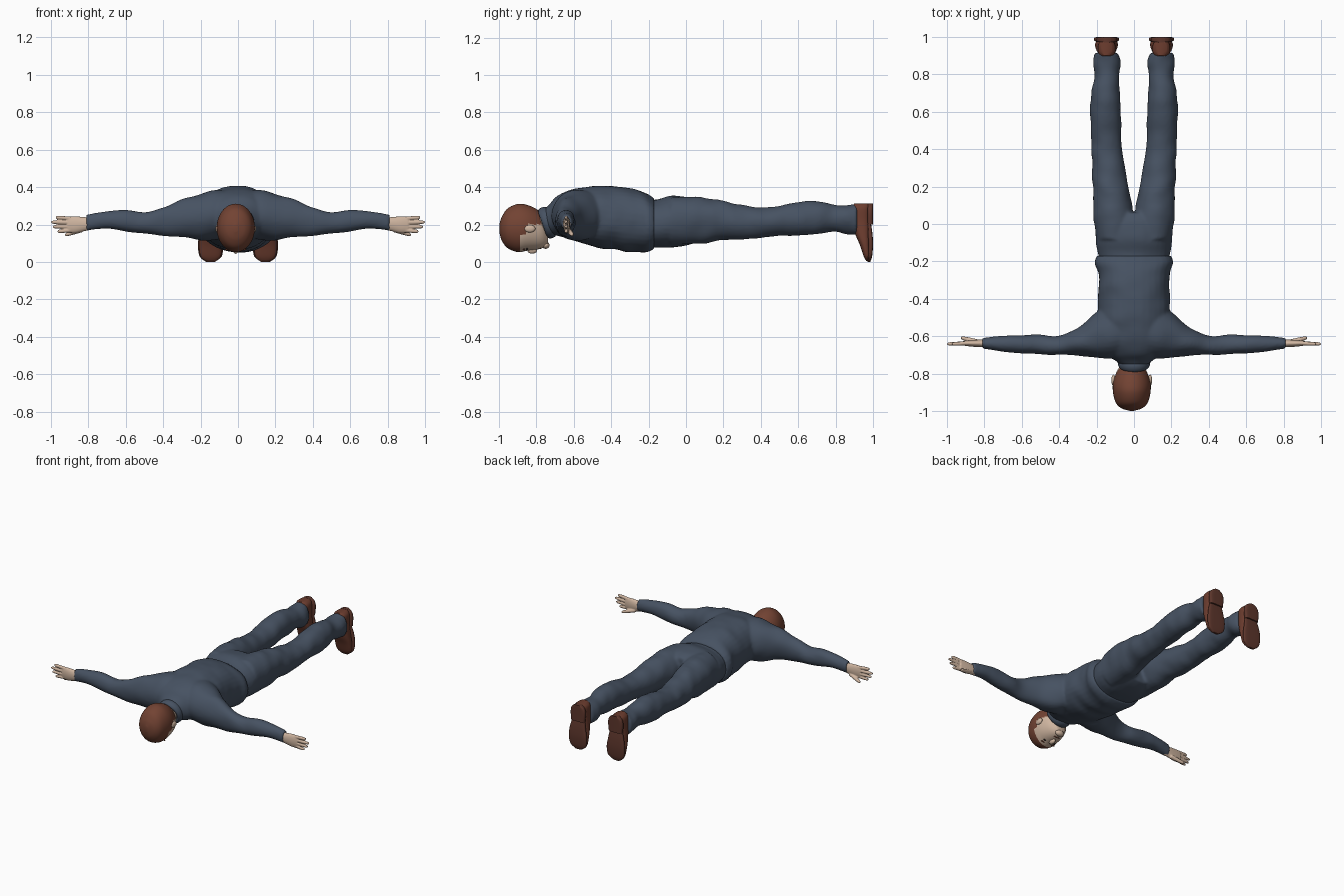
import bpy, bmesh, math
from mathutils import Vector, noise

cube = bpy.data.objects.get("Cube")
if cube:
    bpy.data.objects.remove(cube, do_unlink=True)


def material(name, r, g, b):
    mat = bpy.data.materials.new(name)
    mat.use_nodes = True
    mat.diffuse_color = (r, g, b, 1)
    mat.node_tree.nodes["Principled BSDF"].inputs["Base Color"].default_value = (r, g, b, 1)
    return mat


CLOTH = material("slate blue cloth", .062, .084, .122)
SKIN = material("skin", .62, .46, .35)
HAIR = material("red brown hair", .17, .056, .033)
LEATHER = material("brown leather", .15, .046, .028)
SOLE = material("dark brown sole", .11, .037, .025)
EYE = material("dark eye", .03, .022, .02)


def smooth_rows(rows, steps):
    """Pass a smooth curve through the station rows."""
    out = []
    vecs = [Vector(r) for r in rows]
    for i in range(len(vecs) - 1):
        a, b = vecs[max(i - 1, 0)], vecs[i]
        c, d = vecs[i + 1], vecs[min(i + 2, len(vecs) - 1)]
        for s in range(steps):
            t = s / steps
            out.append(b + (c - a) * t / 2 + (a * 2 - b * 5 + c * 4 - d) * t * t / 2
                       + (b * 3 - a - c * 3 + d) * t ** 3 / 2)
    return out + [vecs[-1]]


def loft(bm, axis, rows, side=1, power=1.0, steps=5, sides=32, crease=0):
    """Rows hold a position on the axis, then low and high limits on the other two axes."""
    others = [k for k in range(3) if k != axis]
    rings = []
    for row in smooth_rows([tuple(r) for r in rows], steps):
        t, limits = row[0], ((row[1], row[2]), (row[3], row[4]))
        ring = []
        for k in range(sides):
            ang = math.tau * k / sides
            p = Vector((0, 0, 0))
            p[axis] = t
            for o, (lo, hi), w in zip(others, limits, (math.cos(ang), math.sin(ang))):
                p[o] = (lo + hi) / 2 + (hi - lo) / 2 * math.copysign(abs(w) ** power, w)
            wave = noise.noise(Vector((p.x * 9, p.y * 14, p.z * 9)))
            for o, w in zip(others, (math.cos(ang), math.sin(ang))):
                p[o] += crease * wave * w
            p.x *= side
            ring.append(bm.verts.new(p))
        rings.append(ring)
    for a, b in zip(rings, rings[1:]):
        for k in range(sides):
            n = (k + 1) % sides
            bm.faces.new((a[k], a[n], b[n], b[k]))
    bm.faces.new(rings[0])
    bm.faces.new(rings[-1])


def finish(bm, name, mats, voxel=0, relax=0, rule=None):
    bmesh.ops.recalc_face_normals(bm, faces=bm.faces)
    for f in bm.faces:
        f.smooth = True
        if rule:
            f.material_index = rule(f.calc_center_median())
    mesh = bpy.data.meshes.new(name)
    bm.to_mesh(mesh)
    bm.free()
    for m in mats:
        mesh.materials.append(m)
    obj = bpy.data.objects.new(name, mesh)
    bpy.context.collection.objects.link(obj)
    if voxel:
        mod = obj.modifiers.new("blend", 'REMESH')
        mod.mode = 'VOXEL'
        mod.voxel_size = voxel
        mod.use_smooth_shade = True
        mod = obj.modifiers.new("relax", 'SMOOTH')
        mod.iterations = relax
    else:
        bpy.ops.object.select_all(action='DESELECT')
        obj.select_set(True)
        bpy.context.view_layer.objects.active = obj
        bpy.ops.object.shade_smooth_by_angle(angle=math.radians(50))
    return obj


def ball(name, center, size, mat):
    bm = bmesh.new()
    bmesh.ops.create_uvsphere(bm, u_segments=16, v_segments=10, radius=1)
    for v in bm.verts:
        v.co = Vector(center) + Vector(a * b for a, b in zip(v.co, size))
    return finish(bm, name, [mat])


# Jacket: torso and both sleeves blended together
torso = [(-.76, .06, .17, .28), (-.73, .1, .15, .31), (-.69, .15, .14, .35),
         (-.62, .18, .12, .385), (-.5, .19, .085, .405), (-.38, .19, .065, .4),
         (-.27, .19, .052, .39), (-.21, .21, .055, .365), (-.17, .2, .07, .34)]
sleeve = [(.02, -.7, -.4, .13, .38), (.12, -.72, -.42, .12, .385), (.2, -.715, -.47, .115, .365),
          (.3, -.7, -.555, .13, .335), (.4, -.7, -.595, .14, .295), (.5, -.695, -.59, .15, .265),
          (.6, -.69, -.59, .16, .277), (.7, -.685, -.6, .175, .27), (.81, -.67, -.61, .17, .25)]
bm = bmesh.new()
loft(bm, 1, [(y, -w, w, lo, hi) for y, w, lo, hi in torso], power=.9, crease=.008)
for side in (1, -1):
    loft(bm, 0, sleeve, side, crease=.008)
finish(bm, "jacket", [CLOTH], .009, 4)

# Collar: tilted ring around the neck
bpy.ops.mesh.primitive_torus_add(major_segments=36, minor_segments=12, major_radius=.07,
                                 minor_radius=.017, location=(0, -.742, .21), rotation=(1.91, 0, 0))
collar = bpy.context.object
collar.name = "collar"
collar.scale = (1, 1, 1.6)
collar.data.materials.append(CLOTH)
bpy.ops.object.shade_smooth()

# Trousers: hips and both legs blended together
hips = [(-.22, .18, .08, .33), (-.15, .195, .075, .335), (-.07, .205, .075, .355),
        (.01, .205, .09, .345), (.06, .18, .11, .32)]
leg = [(-.08, .01, .205, .09, .345), (.05, .005, .215, .095, .35), (.2, .03, .22, .115, .325),
       (.32, .05, .225, .125, .3), (.45, .07, .228, .135, .293), (.58, .068, .235, .14, .318),
       (.7, .075, .23, .15, .327), (.79, .08, .212, .16, .31), (.86, .068, .218, .15, .308),
       (.915, .085, .212, .148, .31)]
bm = bmesh.new()
loft(bm, 1, [(y, -w, w, lo, hi) for y, w, lo, hi in hips], power=.9, crease=.005)
for side in (1, -1):
    loft(bm, 1, leg, side, crease=.008)
finish(bm, "trousers", [CLOTH], .009, 4)

# Shoes: upper, forefoot sole and heel on each foot
upper = [(.004, .12, .17, .965, .98), (.03, .092, .2, .95, .985), (.09, .086, .208, .93, .985),
         (.15, .092, .203, .905, .985), (.22, .097, .195, .89, .985), (.29, .1, .192, .89, .985),
         (.312, .118, .175, .9, .98)]
forefoot = [(0, .125, .17, .97, .985), (.03, .087, .205, .972, .995), (.09, .08, .214, .975, 1),
            (.15, .09, .207, .972, .997), (.2, .098, .194, .97, .99)]
heel = [(.2, .096, .196, .97, 1), (.26, .09, .2, .97, 1), (.295, .1, .19, .97, 1),
        (.313, .125, .165, .97, 1)]
for side, label in ((1, "left"), (-1, "right")):
    for part, rows, mat, power in (("shoe", upper, LEATHER, .8), ("sole", forefoot, SOLE, .5),
                                   ("heel", heel, SOLE, .5)):
        bm = bmesh.new()
        loft(bm, 2, rows, side, power)
        finish(bm, label + "_" + part, [mat])

# Hands: palm, four fingers and a thumb blended together
palm = [(.77, -.66, -.62, .175, .235), (.82, -.658, -.618, .165, .24),
        (.87, -.655, -.62, .155, .244), (.91, -.65, -.624, .158, .242)]


def digit(bm, side, base, tip, radius):
    rows = []
    for t, w in ((0, 1), (.5, 1), (.9, .8), (1, .3)):
        p = Vector(base).lerp(Vector(tip), t)
        r = radius * w
        rows.append((p.x, p.y - r, p.y + r, p.z - r, p.z + r))
    loft(bm, 0, rows, side, sides=12)


for side, label in ((1, "left"), (-1, "right")):
    bm = bmesh.new()
    loft(bm, 0, palm, side)
    for k, reach in enumerate((.965, .99, 1, .975)):
        z = .169 + k * .021
        digit(bm, side, (.89, -.637, z), (reach, -.641, z + (k - 1.5) * .004), .0105)
    digit(bm, side, (.83, -.63, .172), (.925, -.608, .145), .0125)
    finish(bm, label + "_hand", [SKIN], .004, 2)

# Head: hair covers the crown and the back, skin the face
skull = [(-.998, .012, .16, .2), (-.985, .055, .115, .24), (-.955, .085, .075, .285),
         (-.9, .1, .053, .31), (-.85, .1, .06, .305), (-.8, .085, .066, .283),
         (-.765, .066, .075, .25), (-.738, .035, .09, .19)]
OFF = -.012


def hair_rule(c):
    sideburn = c.z > .15 and c.y < -.855
    return int(c.y < -.885 or c.z > .2 or sideburn)


bm = bmesh.new()
loft(bm, 1, [(y, OFF - w, OFF + w, lo, hi) for y, w, lo, hi in skull], sides=64, steps=8)
finish(bm, "head", [SKIN, HAIR], rule=hair_rule)
bm = bmesh.new()
loft(bm, 1, [(-.82, -.065, .05, .14, .27), (-.75, -.06, .055, .14, .27), (-.68, -.07, .07, .15, .28)])
finish(bm, "neck", [SKIN])

# Facial features
ball("nose", (OFF, -.822, .062), (.015, .026, .018), SKIN)
ball("chin", (OFF, -.75, .09), (.032, .02, .02), SKIN)
ball("mouth", (OFF, -.778, .073), (.026, .004, .005), HAIR)
for side, label in ((1, "left"), (-1, "right")):
    ball(label + "_eye", (OFF + side * .036, -.85, .071), (.013, .006, .006), EYE)
    ball(label + "_eyebrow", (OFF + side * .037, -.867, .067), (.02, .004, .006), HAIR)
    ball(label + "_ear", (OFF + side * .098, -.835, .178), (.011, .03, .02), SKIN)
